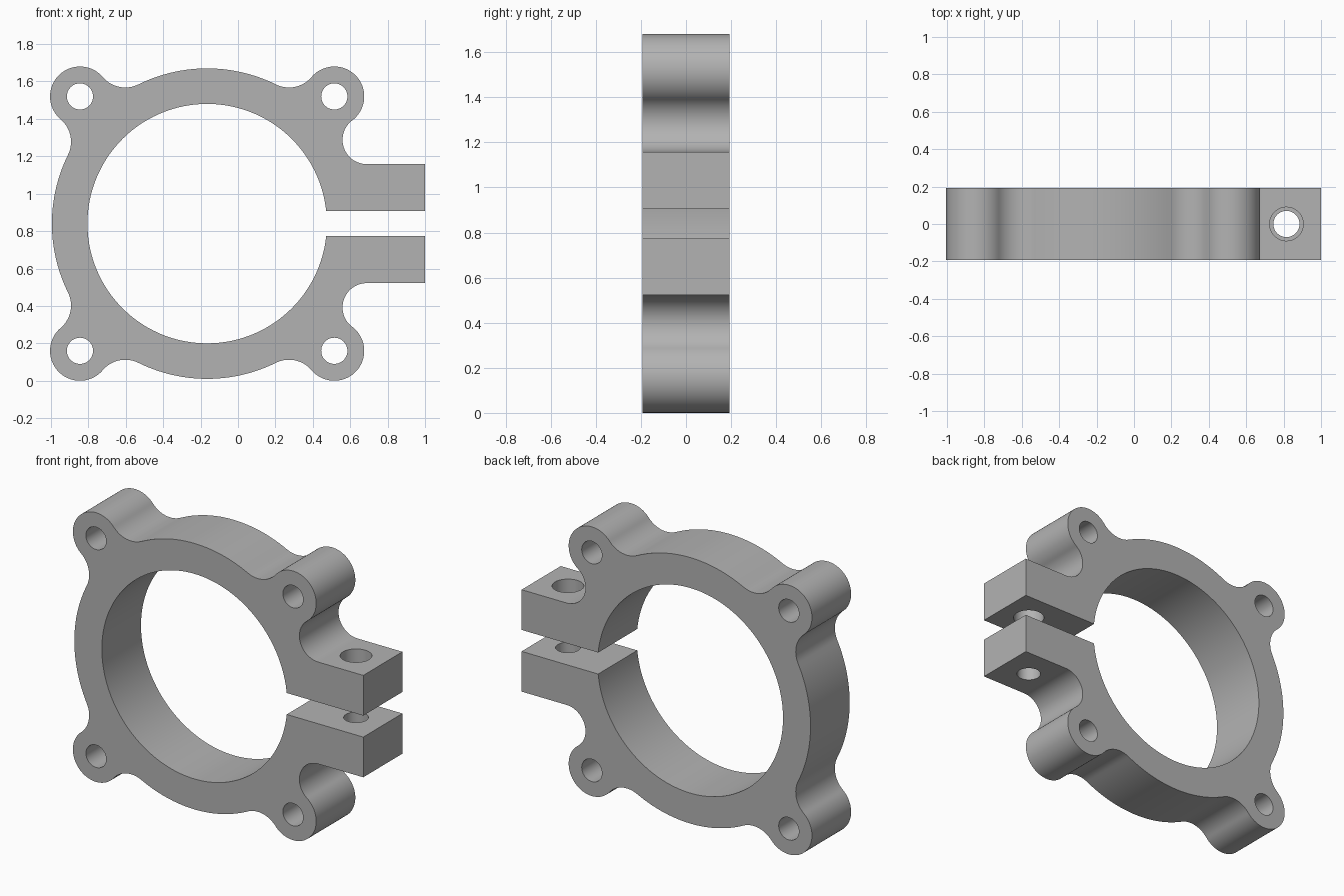
import bpy, bmesh
from math import pi, sin, cos, asin, radians
from mathutils import Vector

if "Cube" in bpy.data.objects:
    bpy.data.objects.remove(bpy.data.objects["Cube"], do_unlink=True)

CX, CZ = -0.165, 0.84            # centre of the bore
HALF = 0.193                     # half thickness
RING, BORE = 0.83, 0.64
LUG_AT, LUG, HOLE = 0.68, 0.16, 0.07
FILLET, ARM_FILLET = 0.158, 0.13
GAP, ARM, ARM_END = 0.067, 0.318, 1.165

metal = bpy.data.materials.new("grey metal")
metal.use_nodes = True
grey = (0.45, 0.45, 0.45, 1)
metal.diffuse_color = grey
metal.node_tree.nodes["Principled BSDF"].inputs["Base Color"].default_value = grey


def arc(c, r, a0, a1, turn):
    """Points on an arc; turn is 1 for anticlockwise and -1 for clockwise."""
    sweep = ((a1 - a0) * turn) % (2 * pi)
    n = max(4, int(sweep / radians(4 if r < 0.5 else 2)))
    angles = [a0 + turn * sweep * i / n for i in range(n + 1)]
    return [Vector((c.x + r * cos(a), c.y + r * sin(a))) for a in angles]


def angle(a, b):
    d = b - a
    return Vector((1, 0)).angle_signed(d) * -1


def fillet_centre(lug, side):
    """Centre of a fillet touching both the ring and a lug."""
    R, r, d = RING + FILLET, LUG + FILLET, lug.length
    along = (R * R - r * r + d * d) / (2 * d)
    u = lug.normalized()
    return u * along + Vector((-u.y, u.x)) * side * (R * R - along * along) ** 0.5


# Upper half of the outline: a chain of touching arcs
origin = Vector((0, 0))
lug_r, lug_l = Vector((LUG_AT, LUG_AT)), Vector((-LUG_AT, LUG_AT))
drop = LUG_AT - ARM - ARM_FILLET
arm_c = Vector((LUG_AT + ((LUG + ARM_FILLET) ** 2 - drop ** 2) ** 0.5, ARM + ARM_FILLET))
chain = [(arm_c, ARM_FILLET, -1), (lug_r, LUG, 1),
         (fillet_centre(lug_r, 1), FILLET, -1), (origin, RING, 1),
         (fillet_centre(lug_l, -1), FILLET, -1), (lug_l, LUG, 1),
         (fillet_centre(lug_l, 1), FILLET, -1), (origin, RING, 1)]
upper = [Vector((ARM_END, GAP)), Vector((ARM_END, ARM))]
for i, (c, r, turn) in enumerate(chain):
    a0 = angle(c, chain[i - 1][0]) if i else -pi / 2
    a1 = angle(c, chain[i + 1][0]) if i + 1 < len(chain) else pi
    pts = arc(c, r, a0, a1, turn)
    upper += pts if i == 0 else pts[1:]

# Mirrored lower half, then back around the bore
lower = [Vector((p.x, -p.y)) for p in reversed(upper[:-1])]
slit = asin(GAP / BORE)
outline = upper + lower + arc(origin, BORE, -slit, slit, -1)

bm = bmesh.new()
face = bm.faces.new([bm.verts.new((p.x + CX, -HALF, p.y + CZ)) for p in outline])
grown = bmesh.ops.extrude_face_region(bm, geom=[face])
bmesh.ops.translate(bm, vec=(0, 2 * HALF, 0),
                    verts=[v for v in grown["geom"] if isinstance(v, bmesh.types.BMVert)])
bmesh.ops.recalc_face_normals(bm, faces=bm.faces)
mesh = bpy.data.meshes.new("clamp_ring")
bm.to_mesh(mesh)
bm.free()
clamp = bpy.data.objects.new("clamp_ring", mesh)
bpy.context.collection.objects.link(clamp)
mesh.materials.append(metal)


def drill(name, location, radius, depth, rotation=(0, 0, 0)):
    bpy.ops.mesh.primitive_cylinder_add(vertices=48, radius=radius, depth=depth,
                                        location=location, rotation=rotation)
    cutter = bpy.context.object
    cutter.name = name
    cutter.data.materials.append(metal)
    mod = clamp.modifiers.new(name, 'BOOLEAN')
    mod.operation, mod.solver, mod.object = 'DIFFERENCE', 'EXACT', cutter
    bpy.ops.object.select_all(action='DESELECT')
    clamp.select_set(True)
    bpy.context.view_layer.objects.active = clamp
    bpy.ops.object.modifier_apply(modifier=name)
    bpy.data.objects.remove(cutter, do_unlink=True)


# Mounting holes through the lugs
for sx in (-1, 1):
    for sz in (-1, 1):
        drill("lug_hole", (CX + sx * LUG_AT, 0, CZ + sz * LUG_AT), HOLE, 1, (pi / 2, 0, 0))

# Pinch bolt: wide clearance hole above, narrower hole below
drill("upper_bolt_hole", (0.815, 0, CZ + 0.25), 0.09, 0.5)
drill("lower_bolt_hole", (0.815, 0, CZ - 0.25), HOLE, 0.5)

bpy.ops.object.shade_smooth_by_angle(angle=radians(30))
